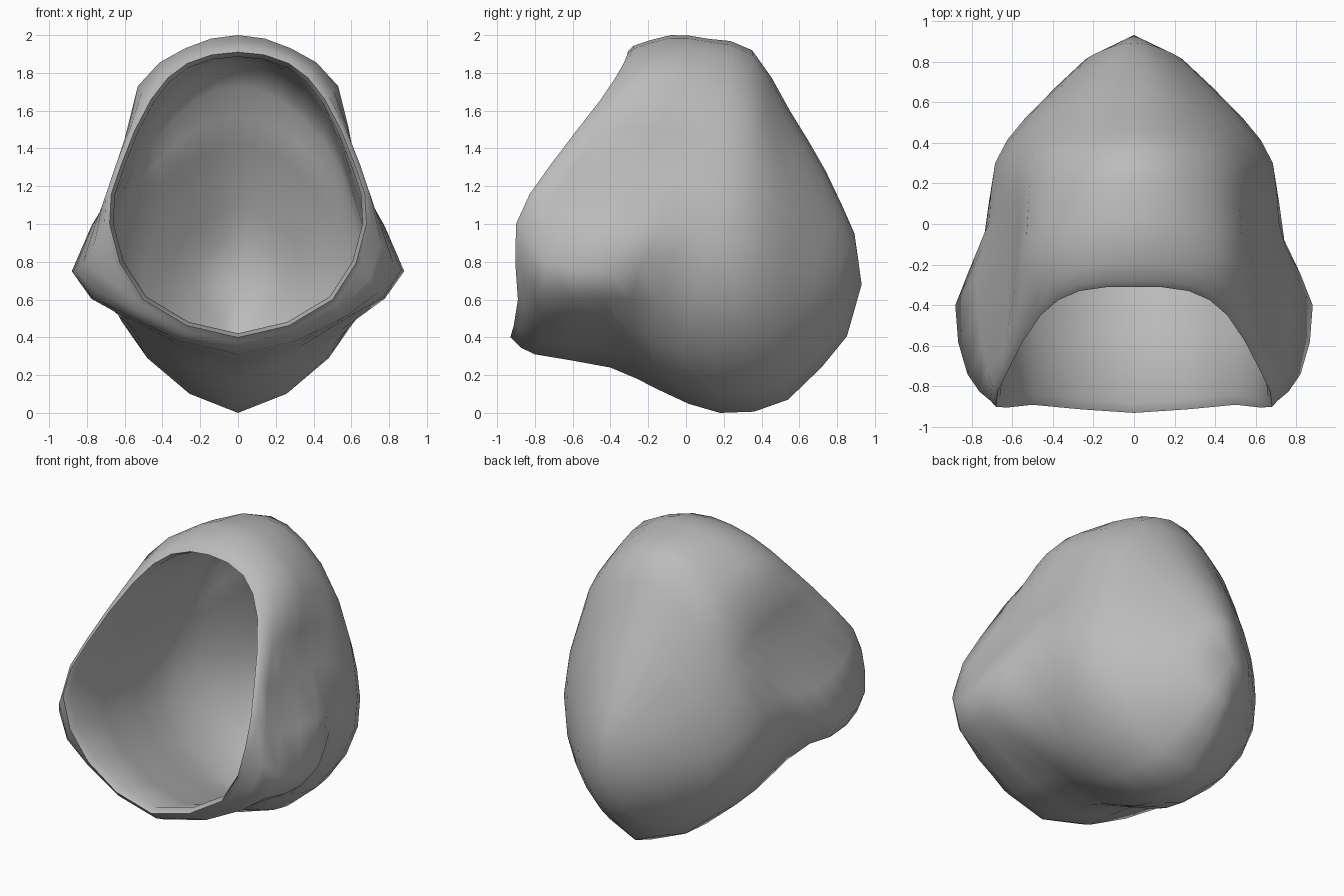
import bpy
import bmesh
import math
from mathutils import Vector

default = bpy.data.objects.get("Cube")
if default:
    bpy.data.objects.remove(default, do_unlink=True)

# One plain cloth colour
cloth = bpy.data.materials.new("grey_cloth")
cloth.use_nodes = True
grey = (0.5, 0.5, 0.5, 1.0)
cloth.diffuse_color = grey
cloth.node_tree.nodes["Principled BSDF"].inputs["Base Color"].default_value = grey


def catmull(a, b, c, d, t):
    """Point on a smooth curve between b and c."""
    return 0.5 * (2 * b + (c - a) * t + (2 * a - 5 * b + 4 * c - d) * t ** 2
                  + (3 * b - a - 3 * c + d) * t ** 3)


def full_loop(half):
    """Mirror a top-to-bottom half section and double its points smoothly."""
    pts = [Vector(p) for p in half]
    pts += [Vector((-p.x, p.y, p.z)) for p in reversed(pts[1:-1])]
    n = len(pts)
    loop = []
    for i in range(n):
        loop.append(pts[i])
        loop.append(catmull(pts[i - 1], pts[i], pts[(i + 1) % n], pts[(i + 2) % n], 0.5))
    return loop


def smooth_between(loops):
    """Add a smoothly interpolated loop between each pair of loops."""
    result = []
    last = len(loops) - 1
    for i in range(last):
        result.append(loops[i])
        four = (loops[max(i - 1, 0)], loops[i], loops[i + 1], loops[min(i + 2, last)])
        result.append([catmull(a, b, c, d, 0.5) for a, b, c, d in zip(*four)])
    result.append(loops[last])
    return result


def skin(name, loops, pole, inward=False):
    """Bridge loops into a surface closed by a fan at the pole."""
    bm = bmesh.new()
    rows = [[bm.verts.new(p) for p in loop] for loop in loops]
    n = len(rows[0])
    tip = bm.verts.new(pole)
    for near, far in zip(rows, rows[1:]):
        for i in range(n):
            j = (i + 1) % n
            bm.faces.new((near[i], near[j], far[j], far[i]))
    for i in range(n):
        bm.faces.new((rows[-1][i], rows[-1][(i + 1) % n], tip))
    bm.normal_update()
    # The fan at the back shows which way the surface faces
    back = sum(f.normal.y for f in tip.link_faces)
    if (back < 0) != inward:
        bmesh.ops.reverse_faces(bm, faces=bm.faces[:])
    mesh = bpy.data.meshes.new(name)
    bm.to_mesh(mesh)
    bm.free()
    obj = bpy.data.objects.new(name, mesh)
    bpy.context.collection.objects.link(obj)
    mesh.materials.append(cloth)
    bpy.ops.object.select_all(action="DESELECT")
    obj.select_set(True)
    bpy.context.view_layer.objects.active = obj
    bpy.ops.object.shade_smooth_by_angle(angle=math.radians(60))


# Half sections: crown, brow, temple, cheek, drape crest, underside, base
rim = [(0, -.31, 1.91), (.27, -.33, 1.85), (.46, -.45, 1.66), (.62, -.72, 1.31),
       (.68, -.9, 1.0), (.5, -.89, .6), (0, -.93, .4)]
front = [(0, -.08, 2.0), (.28, -.12, 1.93), (.53, -.2, 1.73), (.63, -.45, 1.27),
         (.82, -.74, .8), (.57, -.76, .51), (0, -.8, .31)]
drape = [(0, .12, 1.98), (.27, .12, 1.91), (.52, .08, 1.66), (.62, -.1, 1.25),
         (.88, -.4, .75), (.57, -.42, .49), (0, -.4, .24)]
neck = [(0, .35, 1.92), (.25, .35, 1.82), (.5, .32, 1.55), (.64, .12, 1.2),
        (.74, -.08, .82), (.52, -.18, .38), (0, -.14, .12)]
skull = [(0, .55, 1.6), (.22, .52, 1.55), (.46, .45, 1.35), (.63, .34, 1.1),
         (.69, .26, .7), (.48, .15, .29), (0, .18, 0)]
rear = [(0, .74, 1.28), (.17, .72, 1.23), (.37, .63, 1.08), (.5, .55, .9),
        (.53, .51, .62), (.38, .5, .3), (0, .54, .07)]

rim_loop = full_loop(rim)
mouth_height = 1.1


def lip(scale, setback):
    """Copy the rim larger or smaller and slightly further back."""
    return [Vector((p.x * scale, p.y + setback,
                    mouth_height + (p.z - mouth_height) * scale)) for p in rim_loop]


# Rounded cap that closes the back
back_tip = Vector((0, .93, .68))
rear_loop = full_loop(rear)
cap_loop = []
for p in rear_loop:
    q = back_tip.lerp(p, .45)
    q.y = back_tip.y + (p.y - back_tip.y) * (.2 + abs(q.x) * .4)
    cap_loop.append(q)

# Outer cloth, from the rolled lip to the back
body = [full_loop(neck), full_loop(skull), rear_loop, cap_loop]
outer = [lip(1.04, .03), full_loop(front), full_loop(drape)] + body
skin("hood_shell", [rim_loop] + smooth_between(outer), back_tip)

# Smooth lining that runs from the lip straight to the neck and back
centre = Vector((0, .1, .95))
inset = .94
inner = [[centre.lerp(p, inset) for p in loop] for loop in body]
skin("hood_lining", [rim_loop] + smooth_between([lip(.97, .05)] + inner),
     centre.lerp(back_tip, inset), inward=True)
